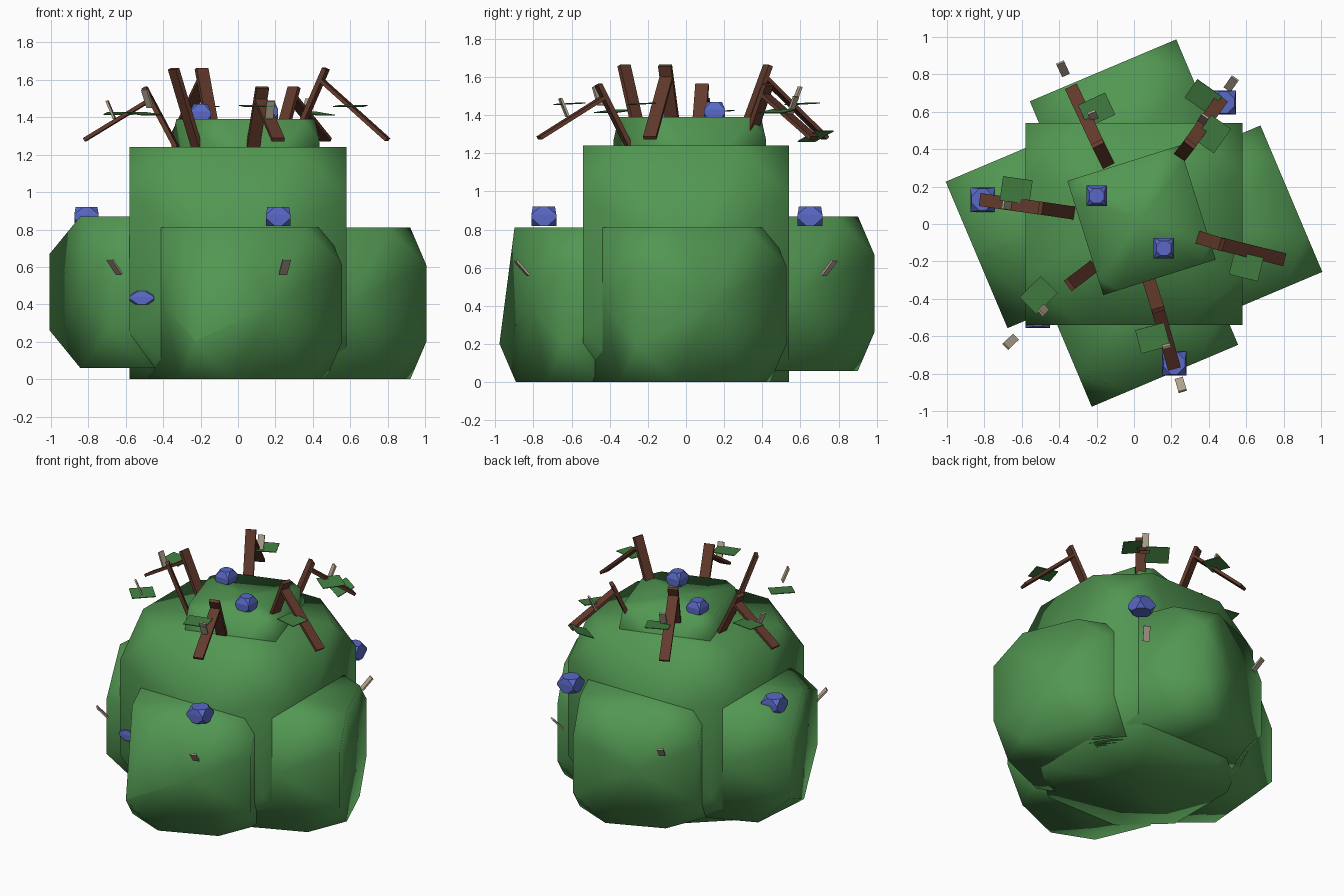
import bpy, bmesh, math
from itertools import product
from mathutils import Vector, Matrix

cube = bpy.data.objects.get("Cube")
if cube:
    bpy.data.objects.remove(cube, do_unlink=True)


def material(name, colour):
    m = bpy.data.materials.new(name)
    m.use_nodes = True
    m.diffuse_color = (*colour, 1)
    bsdf = next(n for n in m.node_tree.nodes if n.type == 'BSDF_PRINCIPLED')
    bsdf.inputs["Base Color"].default_value = (*colour, 1)
    return m


GREEN = material("bush green", (0.085, 0.31, 0.085))
LEAF = material("leaf green", (0.055, 0.21, 0.055))
BLUE = material("berry blue", (0.1, 0.14, 0.56))
BROWN = material("bark brown", (0.125, 0.042, 0.025))
BEIGE = material("dry beige", (0.45, 0.37, 0.28))


def finish(bm, name, mat, matrix, smooth=False):
    bmesh.ops.recalc_face_normals(bm, faces=bm.faces)
    for f in bm.faces:
        f.smooth = smooth
    mesh = bpy.data.meshes.new(name)
    bm.to_mesh(mesh)
    bm.free()
    mesh.materials.append(mat)
    ob = bpy.data.objects.new(name, mesh)
    ob.matrix_world = matrix
    bpy.context.collection.objects.link(ob)
    return ob


def clump(name, mat, centre, size, cut, turn=0, smooth=True, special=None, taper=1):
    """Box with its corners cut off; special overrides the cut of one corner."""
    bm = bmesh.new()
    half = Vector(size) / 2
    for s in product((-1, 1), repeat=3):
        c = (special or {}).get(s, cut)
        for axis in range(3):
            p = Vector([s[i] * half[i] for i in range(3)])
            p[axis] -= s[axis] * c[axis]
            if s[2] > 0 and axis < 2:
                p.x *= taper
                p.y *= taper
            bm.verts.new(p)
    bmesh.ops.remove_doubles(bm, verts=bm.verts, dist=0.001)
    hull = bmesh.ops.convex_hull(bm, input=bm.verts)
    inside = [g for g in hull["geom_interior"] if isinstance(g, bmesh.types.BMVert)]
    bmesh.ops.delete(bm, geom=inside, context='VERTS')
    bmesh.ops.dissolve_limit(bm, angle_limit=0.02, verts=bm.verts, edges=bm.edges)
    if smooth:
        bmesh.ops.poke(bm, faces=[f for f in bm.faces if len(f.verts) > 4])
    place = Matrix.Translation(centre) @ Matrix.Rotation(math.radians(turn), 4, 'Z')
    return finish(bm, name, mat, place, smooth)


def plank(name, mat, start, end, width=0.07, thick=0.025):
    """Flat stick between two points, its width lying level."""
    a, b = Vector(start), Vector(end)
    z = (b - a).normalized()
    x = z.cross(Vector((0, 0, 1))).normalized()
    y = z.cross(x)
    turn = Matrix((x, y, z)).transposed().to_4x4()
    bm = bmesh.new()
    bmesh.ops.create_cube(bm, size=1)
    bmesh.ops.scale(bm, vec=(width, thick, (b - a).length), verts=bm.verts)
    return finish(bm, name, mat, Matrix.Translation((a + b) / 2) @ turn)


# Foliage: core, crown and four turned side clumps
clump("bush_core", GREEN, (0, 0, 0.62), (1.16, 1.08, 1.24), (0.29, 0.27, 0.27))
clump("bush_crown", GREEN, (0.04, 0.02, 1.08), (0.63, 0.64, 0.62), (0.09, 0.09, 0.12), 17.5)
CUT = (0.22, 0.22, 0.2)
TILT = 22.9
clump("front_clump", GREEN, (0, -0.42, 0.405), (0.85, 0.85, 0.81), CUT, TILT,
      special={(-1, -1, 1): (0.2, 0.2, 0.6)})
clump("left_clump", GREEN, (0.45, -0.03, 0.405), (0.85, 0.85, 0.81), CUT, TILT + 90)
clump("back_clump", GREEN, (0, 0.43, 0.465), (0.85, 0.85, 0.81), CUT, TILT + 180)
clump("right_clump", GREEN, (-0.45, 0, 0.465), (0.85, 0.85, 0.81), (0.42, 0.22, 0.2), TILT + 270)

# Berries resting on the clumps
for i, p in enumerate([(-0.81, 0.13, 0.87), (0.48, 0.65, 0.87),
                       (0.215, -0.745, 0.87), (-0.515, -0.49, 0.435)]):
    clump(f"side_berry_{i + 1}", BLUE, p, (0.13, 0.13, 0.1 if i < 3 else 0.07),
          (0.045, 0.045, 0.04), smooth=False, taper=0.9)
for i, p in enumerate([(-0.2, 0.15, 1.42), (0.16, -0.13, 1.43)]):
    clump(f"crown_berry_{i + 1}", BLUE, p, (0.11, 0.11, 0.1), (0.03, 0.03, 0.04),
          smooth=False, taper=0.7)

# Twigs: foot, tip and the end of the drooping branch
twigs = [
    ((-0.33, 0.06, 1.24), (-0.5, 0.085, 1.56), (-0.82, 0.13, 1.28)),
    ((-0.14, 0.32, 1.36), (-0.195, 0.43, 1.66), (-0.335, 0.73, 1.28)),
    ((0.23, 0.34, 1.3), (0.3, 0.43, 1.56), (0.47, 0.67, 1.28)),
    ((0.34, -0.07, 1.36), (0.47, -0.11, 1.66), (0.8, -0.19, 1.28)),
    ((0.08, -0.3, 1.24), (0.13, -0.46, 1.56), (0.215, -0.77, 1.28)),
    ((-0.22, -0.23, 1.24), (-0.345, -0.325, 1.66), None),
]
for i, (foot, tip, end) in enumerate(twigs):
    plank(f"twig_{i + 1}", BROWN, foot, tip)
    if end:
        joint = Vector(foot).lerp(Vector(tip), 0.8)
        plank(f"drooping_branch_{i + 1}", BROWN, joint, end, thick=0.02)

# Flat leaves: centre, turn and lean
leaves = [
    ((-0.63, 0.18, 1.42), -8, 4), ((-0.2, 0.61, 1.46), 25, 3), ((0.42, 0.48, 1.42), 55, 8),
    ((0.37, 0.68, 1.29), -35, 25), ((0.6, -0.225, 1.46), -14, 3), ((0.1, -0.61, 1.46), 15, 3),
    ((-0.51, -0.38, 1.42), 45, 6),
]
for i, (p, turn, lean) in enumerate(leaves):
    bm = bmesh.new()
    bmesh.ops.create_cube(bm, size=1)
    bmesh.ops.scale(bm, vec=(0.16, 0.13, 0.005), verts=bm.verts)
    place = (Matrix.Translation(p) @ Matrix.Rotation(math.radians(turn), 4, 'Z')
             @ Matrix.Rotation(math.radians(lean), 4, 'X'))
    finish(bm, f"leaf_{i + 1}", LEAF, place)

# Dry buds on the twigs and dry flakes on the side clumps
buds = [(-0.68, 0.1, 1.44), (-0.22, 0.58, 1.5), (0.37, 0.56, 1.45),
        (0.17, -0.64, 1.44), (-0.485, -0.46, 1.5)]
flakes = [(-0.38, 0.83, 0.66), (0.52, 0.75, 0.6), (-0.66, -0.63, 0.6), (0.25, -0.86, 0.6)]
for name, spots, reach, rise in (("bud", buds, 0.02, 0.048), ("flake", flakes, 0.035, 0.038)):
    for i, p in enumerate(spots):
        p = Vector(p)
        step = Vector((p.x, p.y, 0)).normalized() * reach
        step.z = rise
        plank(f"{name}_{i + 1}", BEIGE, p - step, p + step, 0.045, 0.012)
